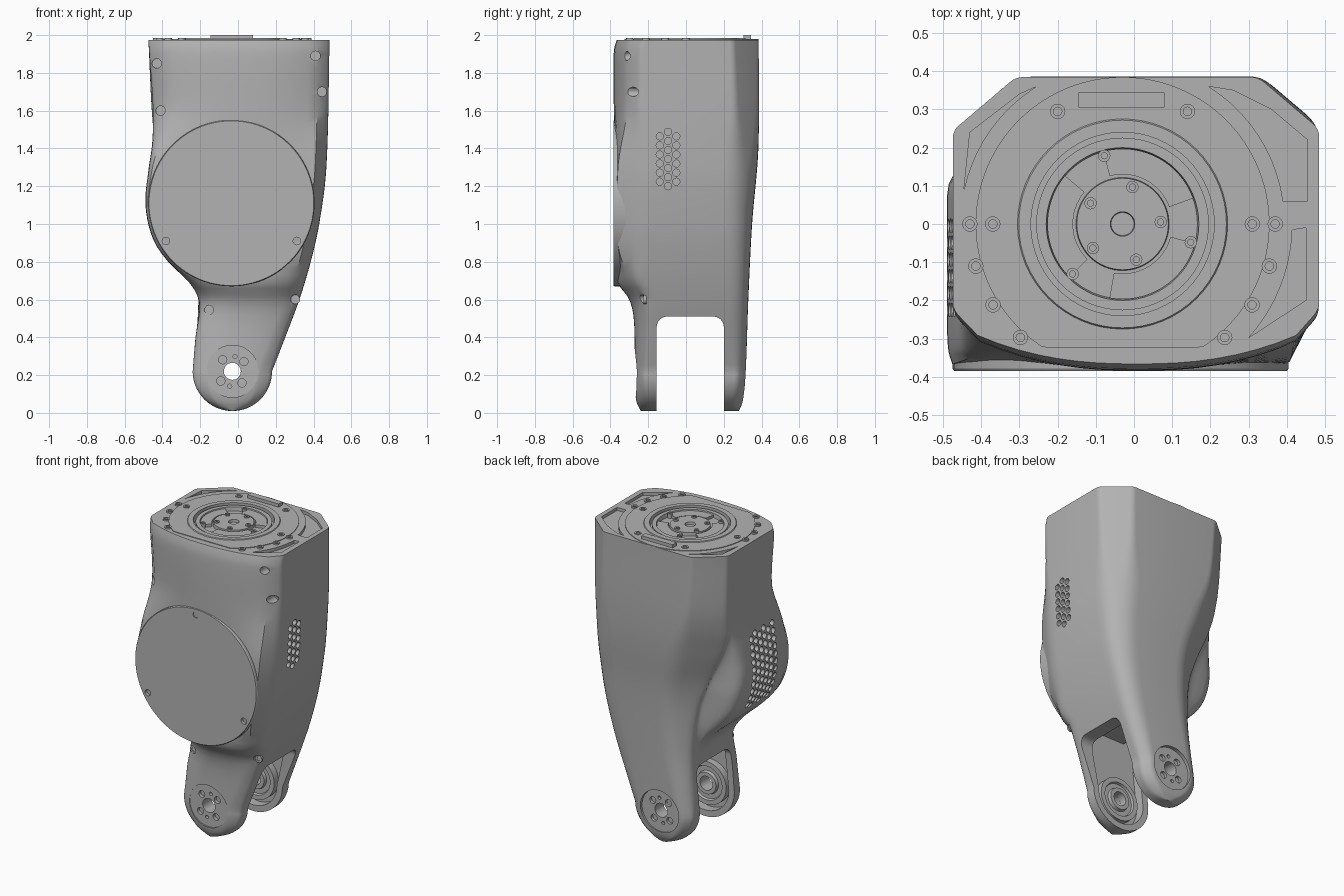
import bpy, bmesh, math
from mathutils import Matrix, Vector

if "Cube" in bpy.data.objects:
    bpy.data.objects.remove(bpy.data.objects["Cube"])

grey = bpy.data.materials.new("satin_grey")
grey.use_nodes = True
tone = (0.45, 0.45, 0.45, 1)
grey.diffuse_color = tone
grey.node_tree.nodes["Principled BSDF"].inputs["Base Color"].default_value = tone

CX, HUB_Z = -0.03, 0.22
COVER = Vector((-0.035, 0, 1.11))


def make(name, bm, smooth=True):
    bmesh.ops.recalc_face_normals(bm, faces=bm.faces)
    me = bpy.data.meshes.new(name)
    bm.to_mesh(me)
    bm.free()
    ob = bpy.data.objects.new(name, me)
    bpy.context.collection.objects.link(ob)
    me.materials.append(grey)
    if smooth:
        finish(ob)
    return ob


def select(ob):
    bpy.ops.object.select_all(action='DESELECT')
    ob.select_set(True)
    bpy.context.view_layer.objects.active = ob


def finish(ob):
    select(ob)
    bpy.ops.object.shade_smooth_by_angle(angle=math.radians(32))


def cut(ob, bm):
    tool = make("cutter", bm, False)
    tool.hide_render = True
    select(ob)
    mod = ob.modifiers.new("cut", 'BOOLEAN')
    mod.operation, mod.solver, mod.object = 'DIFFERENCE', 'EXACT', tool
    bpy.ops.object.modifier_apply(modifier="cut")
    bpy.data.objects.remove(tool)


def prism(bm, pts, a, b, axis):
    # extrude a 2D outline along an axis
    place = {'x': lambda p, h: (h, *p), 'y': lambda p, h: (p[0], h, p[1]), 'z': lambda p, h: (*p, h)}[axis]
    low, high = ([bm.verts.new(place(p, h)) for p in pts] for h in (a, b))
    bm.faces.new(low)
    bm.faces.new(high)
    for i in range(len(pts)):
        bm.faces.new((low[i - 1], low[i], high[i], high[i - 1]))
    return bm


def arc(cx, cy, r, a0, a1, n):
    return [(cx + r * math.cos(math.radians(a0 + (a1 - a0) * i / n)),
             cy + r * math.sin(math.radians(a0 + (a1 - a0) * i / n))) for i in range(n + 1)]


def rod(bm, c, r, a, b, axis, n=16):
    return prism(bm, arc(*c, r, 0, 360, n)[:-1], a, b, axis)


def lathe(name, profile, origin, axis='z', seg=64):
    bm = bmesh.new()
    vs = [bm.verts.new((r, 0, h)) for r, h in profile]
    es = [bm.edges.new(p) for p in zip(vs, vs[1:])]
    bmesh.ops.spin(bm, geom=vs + es, cent=(0, 0, 0), axis=(0, 0, 1), angle=math.tau, steps=seg)
    bmesh.ops.remove_doubles(bm, verts=bm.verts, dist=1e-5)
    if axis == 'y':
        bm.transform(Matrix.Rotation(math.pi / 2, 4, 'X'))
    bm.transform(Matrix.Translation(origin))
    return make(name, bm)


def curve(keys):
    # smooth interpolation through (z, value) keys
    def f(z):
        z = min(max(z, keys[0][0]), keys[-1][0])
        i = next(k for k in range(len(keys) - 1) if z <= keys[k + 1][0])
        (z0, v0), (z1, v1) = keys[i], keys[i + 1]

        def slope(k):
            a, b = keys[max(k - 1, 0)], keys[min(k + 1, len(keys) - 1)]
            return (b[1] - a[1]) / (b[0] - a[0]) * (z1 - z0)
        t = (z - z0) / (z1 - z0)
        return (v0 * (1 + 2 * t) * (1 - t) ** 2 + slope(i) * t * (1 - t) ** 2
                + v1 * t * t * (3 - 2 * t) + slope(i + 1) * t * t * (t - 1))
    return f


# Side outlines of the housing by height
left_front = curve([(.22, -.24), (.4, -.225), (.58, -.205), (.68, -.25), (.8, -.37), (.92, -.45),
                    (1.1, -.49), (1.28, -.475), (1.42, -.455), (1.6, -.45), (1.98, -.475)])
left_back = curve([(.22, -.24), (.6, -.21), (.9, -.24), (1.1, -.31), (1.3, -.4), (1.47, -.445), (1.98, -.475)])
right = curve([(.22, .18), (.4, .25), (.6, .325), (.8, .385), (1, .43), (1.3, .468), (1.98, .485)])
front = curve([(.01, .24), (.06, .262), (.15, .272), (.48, .275), (.6, .3), (.7, .365), (1.3, .375), (1.6, .382), (1.92, .382), (1.98, .365)])
back = curve([(.01, .28), (.06, .3), (.2, .315), (.6, .33), (1, .35), (1.4, .383), (1.98, .385)])
drop = curve([(.2, .015), (.5, .03), (.68, .06), (.9, .015), (1.3, .015), (1.6, .07), (1.98, .075)])
left_lip = curve([(.5, .065), (.9, .02), (1.3, .02), (1.6, .065)])
right_shoulder = curve([(.2, .05), (.5, .07), (.9, .13), (1.98, .14)])
left_chamfer = curve([(.2, .05), (.6, .09), (.9, .135), (1.1, .18), (1.35, .21), (1.6, .18), (1.98, .165)])
right_chamfer = curve([(.2, .05), (.8, .08), (1.1, .105), (1.4, .135), (1.98, .16)])
fillet = curve([(.2, .02), (.6, .06), (1.3, .07), (1.6, .03), (1.98, .02)])


def section(z):
    if z < HUB_Z:
        w = math.sqrt(max(.21 ** 2 - (HUB_Z - z) ** 2, 1e-6))
        lf = lb = CX - w
        r = CX + w
    else:
        lf, lb, r = left_front(z), left_back(z), right(z)
    lf = max(lf, -.49)
    half = (r - lf) / 2
    f, b, d, soft = front(z), back(z), drop(z), fillet(z)
    el, er = min(left_lip(z), half * .3), min(.06, half * .3)
    cl, cr = min(left_chamfer(z), half * .5), min(right_chamfer(z), half * .4)
    yfl, yfr = -f + max(d * 1.9, .05), -f + max(d * 1.9, right_shoulder(z))
    yl, yr = b - cl * .85, b - cr * .85
    arch = [(lf + el + (u + 8) / 16 * (2 * half - el - er), -f + d * abs(u / 8) ** 2.4) for u in range(-8, 9)]
    knee = min(.16, yl - .05)
    corners = [(r, yfr), (r, yr), (r - cr, b), (lb + cl, b), (lb, yl), (lb, knee + .03), (lf, knee - .01), (lf, yfl)]
    ring = [Vector(p) for p in arch]
    pts = [ring[-1]] + [Vector(p) for p in corners] + [ring[0]]
    for p, q, s in zip(pts, pts[1:], pts[2:]):
        a = q + (p - q) * min(.45, soft / max((p - q).length, 1e-4))
        g = q + (s - q) * min(.45, soft / max((s - q).length, 1e-4))
        ring += [a * (1 - t) ** 2 + q * 2 * t * (1 - t) + g * t * t for t in (0, .25, .5, .75, 1)]
    return ring


# Housing with two legs
TOP = 1.975
heights = [HUB_Z - .2095 * math.cos(math.radians(a)) for a in range(2, 90, 6)]
heights += [HUB_Z + (TOP - HUB_Z) * i / 48 for i in range(49)]
bm = bmesh.new()
rings = [[bm.verts.new((p.x, p.y, z)) for p in section(z)] for z in heights]
for lo, hi in zip(rings, rings[1:]):
    for i in range(len(lo)):
        bm.faces.new((lo[i - 1], lo[i], hi[i], hi[i - 1]))
bm.faces.new(rings[0])
bm.faces.new(rings[-1])
housing = make("housing", bm, False)

# Fork slot and hollow interior
slot = [(-.155, -.1)] + arc(-.1, .455, .055, 180, 90, 6) + arc(.145, .455, .055, 90, 0, 6) + [(.2, -.1)]
cut(housing, prism(bmesh.new(), slot, -1, 1, 'x'))
hollow = arc(CX, HUB_Z, .17, 180, 360, 24) + [(.2, .5), (.27, .85), (-.17, .85), (-.17, .5)]
cut(housing, prism(bmesh.new(), hollow, -.215, .26, 'y'))
bm = bmesh.new()
prism(bm, [(-.1, .64), (.16, .64), (.16, .7), (-.1, .7)], -.22, .1, 'y')
make("inner_bracket", bm)

# Hub recesses, bores and bolt holes on both legs
bm = bmesh.new()
rod(bm, (CX, HUB_Z), .138, -.5, -.257, 'y', 48)
rod(bm, (CX, HUB_Z), .138, .298, .5, 'y', 48)
cut(housing, bm)
bm = bmesh.new()
rod(bm, (CX, HUB_Z), .045, -.5, .5, 'y', 32)
for count, start, r in ((4, 40, .022), (2, 80, .011)):
    for x, z in arc(CX, HUB_Z, .08, start, start + 360, count)[:-1]:
        rod(bm, (x, z), r, -.5, -.235, 'y')
        rod(bm, (x, z), r, .28, .5, 'y')
sockets = ((-.43, 1.85, -.24), (-.41, 1.6, -.24), (.41, 1.89, -.25), (.445, 1.7, -.22),
           (-.155, .545, -.235), (.305, .6, -.22))
for x, z, y in sockets:
    rod(bm, (x, z), .025, -.5, y, 'y')
cut(housing, bm)
for i, (x, z, y) in enumerate(sockets):
    lathe(f"socket_screw_{i + 1}", [(.024, -.01), (.024, .004), (.012, .004), (.012, .001), (0, .001)],
          (x, y, z), 'y', 20)

# Honeycomb vents on each side
bm = bmesh.new()
for col in (-1, 0, 1):
    for row in range(7 - abs(col)):
        z = 1.2 + row * .048 + abs(col) * .024
        rod(bm, (-.095 + col * .044, z), .019, right(z) - .03, .6, 'x', 12)
for col in range(6):
    for row in range(11 - col % 2):
        z = .88 + row * .048 + col % 2 * .024
        rod(bm, (-.225 + col * .044, z), .019, -.6, left_front(z) + .03, 'x', 12)
cut(housing, bm)

# Top well and corner pockets
cut(housing, rod(bmesh.new(), (CX, 0), .24, 1.93, 2.1, 'z', 64))
bm = bmesh.new()
for pocket in (arc(CX, 0, .425, 122, 168, 10) + [(-.43, .24), (-.3, .34)],
               arc(CX, 0, .425, 8, 58, 10) + [(.26, .35), (.36, .3), (.455, .22), (.455, .06)],
               arc(CX, 0, .445, -42, -2, 10) + [(.45, -.01), (.45, -.2)]):
    prism(bm, pocket, 1.955, 2.1, 'z')
cut(housing, bm)
finish(housing)

# Round front cover with three screw holes
y0 = .385
cover = lathe("front_cover", [(0, .2), (.44, .2), (.44, y0 - .006), (.436, y0), (0, y0)], COVER, 'y', 96)
bm = bmesh.new()
for x, z in arc(COVER.x, COVER.z, .4, 90, 450, 3)[:-1]:
    rod(bm, (x, z), .02, -.5, -.365, 'y')
cut(cover, bm)
finish(cover)

# Hub bearings inside the legs
for name, y, s in (("front_bearing", .215, -1), ("back_bearing", -.26, 1)):
    ring = [(.045, -.004), (.045, .05), (.07, .05), (.075, .03), (.105, .03), (.11, .045), (.14, .045), (.14, -.004)]
    lathe(name, [(r, y + s * h) for r, h in ring], (CX, 0, HUB_Z), 'y')

# Mounting flange on the top deck
outline = [(x, max(y, -.325)) for x, y in arc(CX, 0, .385, 0, 360, 96)[:-1]]
flange = make("mount_flange", prism(bmesh.new(), outline, 1.96, 1.979, 'z'), False)
cut(flange, rod(bmesh.new(), (CX, 0), .24, 1.9, 2.1, 'z', 64))
finish(flange)
lathe("flange_ring", [(.24, 1.94), (.24, 1.984), (.272, 1.984), (.276, 1.978)], (CX, 0, 0))
lathe("actuator", [(.24, 1.94), (.226, 1.94), (.226, 1.975), (.2, 1.975), (.196, 1.95), (.122, 1.95),
                   (.12, 1.972), (.032, 1.972), (.03, 1.955), (0, 1.955)], (CX, 0, 0))
bm = bmesh.new()
for a in (20, 140, 260):
    prism(bm, arc(CX, 0, .197, a, a + 85, 16) + arc(CX, 0, .13, a + 85, a, 16), 1.945, 1.968, 'z')
make("rotor_segments", bm)

# Locating key and bolts on the deck
bm = bmesh.new()
prism(bm, [(-.145, .305), (.08, .305), (.08, .345), (-.145, .345)], 1.96, 2, 'z')
make("locating_key", bm)
bolts = [(s * .17 + CX, .295) for s in (-1, 1)] + [(s * .34 + CX, 0) for s in (-1, 1)]
bolts += arc(CX, 0, .4, 180, 228, 3) + arc(CX, 0, .4, 312, 360, 3)
for i, (x, y) in enumerate(bolts):
    lathe(f"deck_bolt_{i + 1}", [(.02, 1.96), (.02, 1.984), (.011, 1.984), (.011, 1.976), (0, 1.976)], (x, y, 0), seg=20)
for i, (x, y) in enumerate(arc(CX, 0, .185, 105, 465, 3)[:-1] + arc(CX, 0, .1, 75, 435, 5)[:-1]):
    lathe(f"rotor_screw_{i + 1}", [(.016, 1.95), (.016, 1.98), (.008, 1.98), (.008, 1.974), (0, 1.974)], (x, y, 0), seg=16)
